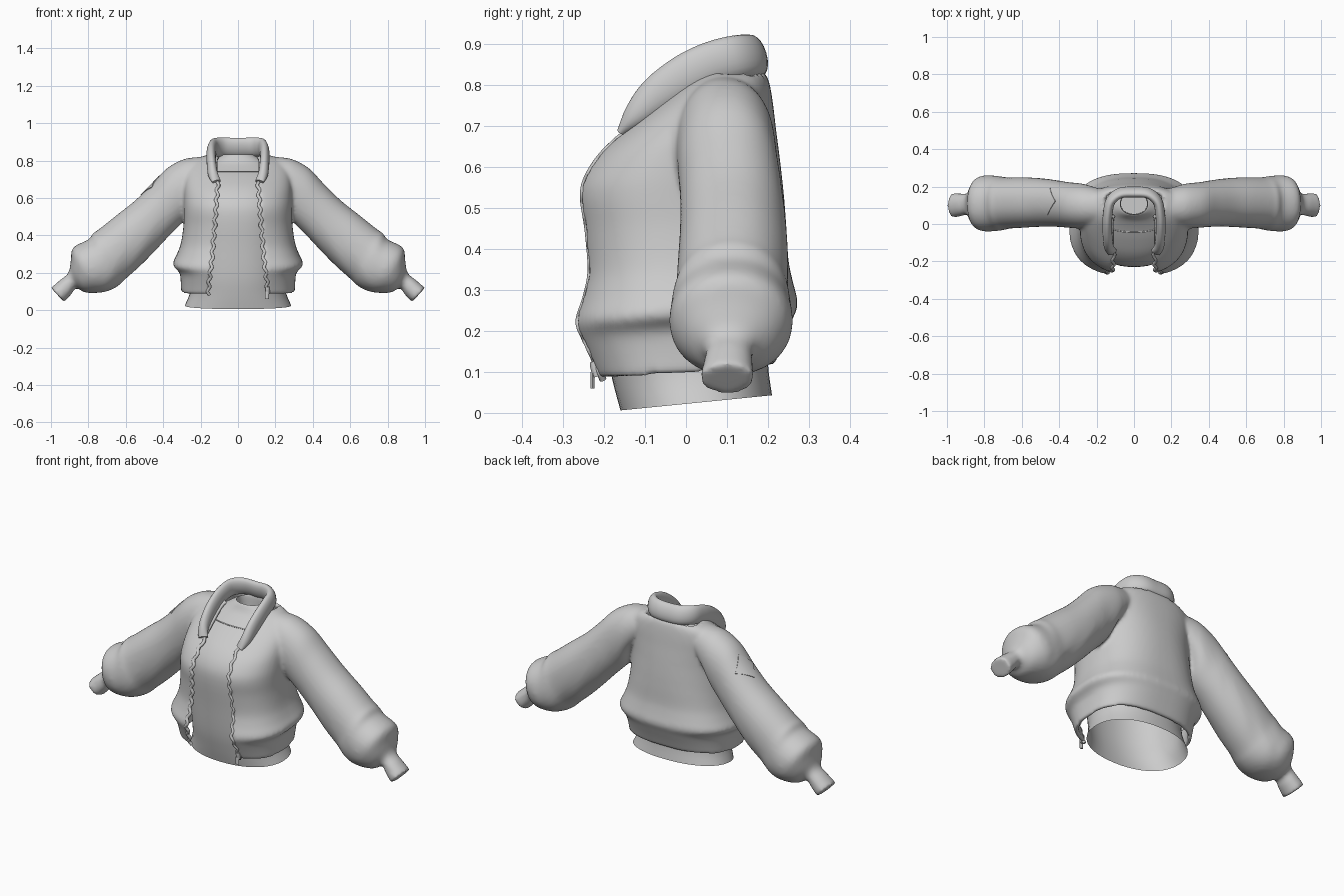
import bpy, bmesh
from math import sin, cos, pi, asin, copysign
from mathutils import Vector
from mathutils.bvhtree import BVHTree

cube = bpy.data.objects.get("Cube")
if cube:
    bpy.data.objects.remove(cube, do_unlink=True)

GREY = bpy.data.materials.new("light grey cloth")
GREY.use_nodes = True
GREY.diffuse_color = (0.6, 0.6, 0.6, 1)
GREY.node_tree.nodes["Principled BSDF"].inputs["Base Color"].default_value = (0.6, 0.6, 0.6, 1)


def smooth_rows(rows, steps):
    """Catmull-Rom interpolation through rows of numbers."""
    out = []
    for i in range(len(rows) - 1):
        quad = [rows[max(i - 1, 0)], rows[i], rows[i + 1], rows[min(i + 2, len(rows) - 1)]]
        for k in range(steps):
            t = k / steps
            out.append([b + 0.5 * t * (c - a + t * (2*a - 5*b + 4*c - d + t * (3*(b - c) + d - a)))
                        for a, b, c, d in zip(*quad)])
    out.append(list(rows[-1]))
    return out


def loft(name, rings, closed=True, cap_start=False, cap_end=False, thickness=0.0):
    """Skin a list of point rings into one smooth object."""
    bm = bmesh.new()
    vs = [[bm.verts.new(p) for p in ring] for ring in rings]
    n = len(vs[0])
    for a, b in zip(vs, vs[1:]):
        for i in range(n if closed else n - 1):
            j = (i + 1) % n
            bm.faces.new((a[i], a[j], b[j], b[i]))
    if cap_start:
        bm.faces.new(vs[0])
    if cap_end:
        bm.faces.new(vs[-1])
    bmesh.ops.recalc_face_normals(bm, faces=bm.faces)
    mesh = bpy.data.meshes.new(name)
    bm.to_mesh(mesh)
    bm.free()
    ob = bpy.data.objects.new(name, mesh)
    bpy.context.collection.objects.link(ob)
    mesh.materials.append(GREY)
    bpy.ops.object.select_all(action='DESELECT')
    ob.select_set(True)
    bpy.context.view_layer.objects.active = ob
    if thickness:
        mod = ob.modifiers.new("thickness", 'SOLIDIFY')
        mod.thickness = thickness
        mod.offset = -1
        bpy.ops.object.modifier_apply(modifier=mod.name)
    bpy.ops.object.shade_smooth_by_angle(angle=0.9)
    return ob


def power(v, n):
    return copysign(abs(v) ** (2 / n), v)


def body_point(row, t, n, tilt):
    """Point on a rounded torso ring; t = 0 is the front centre."""
    z, w, front, back = row[:4]
    y = (front + back) / 2 - (back - front) / 2 * power(cos(t), n)
    fade = max(0, min(1, (0.5 - z) / 0.2))
    return Vector((w * power(sin(t), n), y, z + tilt * y * fade))


def sweep(name, rows, half_w, half_h, up, sides=12):
    """Sweep an oval along x, y, z, scale rows, keeping its height towards `up`."""
    path = [Vector(r[:3]) for r in rows]
    rings = []
    for i, p in enumerate(path):
        tan = (path[min(i + 1, len(path) - 1)] - path[max(i - 1, 0)]).normalized()
        side = tan.cross(Vector(up)).normalized()
        top = side.cross(tan) * half_h * rows[i][3]
        rings.append([p + side * half_w * cos(2*pi*k/sides) + top * sin(2*pi*k/sides)
                      for k in range(sides)])
    return loft(name, rings, cap_start=True, cap_end=True)


# Inner shirt: z, half width, front y, back y; the last rows turn down inside the neck
shirt_rows = smooth_rows([
    (0.022, 0.285, -0.16, 0.21), (0.10, 0.255, -0.18, 0.2), (0.2, 0.25, -0.2, 0.2),
    (0.35, 0.25, -0.215, 0.2), (0.5, 0.25, -0.23, 0.2), (0.58, 0.25, -0.215, 0.2),
    (0.65, 0.24, -0.165, 0.195), (0.71, 0.225, -0.09, 0.185), (0.75, 0.195, -0.03, 0.18),
    (0.79, 0.145, 0.02, 0.175), (0.83, 0.082, 0.045, 0.172), (0.825, 0.072, 0.052, 0.165),
    (0.77, 0.07, 0.054, 0.163)], 4)
loft("inner_shirt", [[body_point(r, 2*pi*k/48, 2.2, 0.1) for k in range(48)]
                     for r in shirt_rows], cap_end=True)
# Neckline seam of the shirt
seam = next(r for r in shirt_rows if r[0] > 0.735)
sweep("shirt_neck_seam", [(*body_point(seam, pi * (k - 10) / 28, 2.2, 0), 1)
                          for k in range(21)], 0.004, 0.004, (0, 0, 1), 6)

# Jacket body: z, half width, front y, back y, half gap of the front opening
jacket_rows = smooth_rows([
    (0.097, 0.305, -0.228, 0.215, 0.158), (0.15, 0.306, -0.25, 0.235, 0.156),
    (0.205, 0.314, -0.273, 0.258, 0.15), (0.245, 0.349, -0.281, 0.273, 0.145),
    (0.30, 0.326, -0.264, 0.261, 0.138), (0.36, 0.305, -0.253, 0.25, 0.133),
    (0.45, 0.292, -0.261, 0.245, 0.125), (0.52, 0.29, -0.272, 0.24, 0.119),
    (0.57, 0.29, -0.264, 0.235, 0.115), (0.63, 0.289, -0.224, 0.228, 0.111),
    (0.69, 0.287, -0.157, 0.22, 0.108), (0.75, 0.277, -0.08, 0.213, 0.108),
    (0.80, 0.238, -0.015, 0.205, 0.108), (0.832, 0.165, 0.03, 0.195, 0.1)], 4)


def squareness(row):
    return 2.6 - 0.3 * max(0, min(1, (row[0] - 0.3) / 0.3))


def edge_angle(row):
    return asin((row[4] / row[1]) ** (squareness(row) / 2))


def jacket_ring(row):
    t0 = edge_angle(row)
    return [body_point(row, t0 + (2*pi - 2*t0) * k / 56, squareness(row), 0.075)
            for k in range(57)]


jacket = loft("jacket", [jacket_ring(r) for r in jacket_rows], closed=False, thickness=0.022)

# Wavy zipper tapes along both front edges
for side, label in ((1, "left"), (-1, "right")):
    path = []
    for r in smooth_rows([r for r in jacket_rows if r[0] < 0.7], 3):
        p = body_point(r, edge_angle(r), squareness(r), 0.075)
        path.append((side * (p.x + 0.006 * sin(r[0] * 120)), p.y + 0.009, p.z, 1))
    sweep("zipper_" + label, path, 0.009, 0.009, (0, -1, 0.2), 8)

# Zipper slider and hanging pull
slider = [(0.157, -0.218, 0.088, 0.7), (0.157, -0.22, 0.096, 1),
          (0.157, -0.225, 0.115, 1), (0.157, -0.228, 0.125, 0.7)]
sweep("zipper_slider", slider, 0.012, 0.01, (0, -1, 0), 10)
sweep("zipper_pull", [(0.155, -0.228, z, 1) for z in (0.06, 0.066, 0.09, 0.1)],
      0.01, 0.005, (0, -1, 0), 10)

# Sleeves: upper x, upper z, lower x, lower z, centre y, half depth
sleeve_rows = smooth_rows([
    (0.14, 0.824, 0.26, 0.56, 0.092, 0.1), (0.25, 0.816, 0.275, 0.51, 0.096, 0.117),
    (0.31, 0.80, 0.29, 0.48, 0.098, 0.121), (0.385, 0.755, 0.32, 0.445, 0.102, 0.122),
    (0.46, 0.675, 0.378, 0.387, 0.11, 0.125), (0.55, 0.587, 0.45, 0.31, 0.115, 0.13),
    (0.65, 0.508, 0.53, 0.23, 0.115, 0.135), (0.745, 0.432, 0.6, 0.168, 0.112, 0.137),
    (0.775, 0.412, 0.635, 0.134, 0.11, 0.143), (0.8, 0.378, 0.68, 0.108, 0.11, 0.148),
    (0.882, 0.335, 0.735, 0.094, 0.11, 0.148), (0.894, 0.265, 0.815, 0.094, 0.108, 0.11),
    (0.907, 0.2, 0.865, 0.119, 0.107, 0.06), (0.95, 0.163, 0.89, 0.086, 0.103, 0.06),
    (1.0, 0.12, 0.93, 0.043, 0.1, 0.067)], 4)


def sleeve_ring(row, side):
    ux, uz, lx, lz, yc, ry = row
    up, low = Vector((ux, yc, uz)), Vector((lx, yc, lz))
    ring = []
    for k in range(32):
        a = 2 * pi * k / 32
        p = (up + low) / 2 + (up - low) / 2 * power(cos(a), 2.15)
        # shallow folds on the underside near the elbow
        fold = 1 + 0.03 * sin(p.x * 60 + p.z * 25) * max(0, -cos(a)) * (0.4 < p.x < 0.75)
        ring.append((side * p.x, yc + ry * fold * power(sin(a), 2.15), p.z))
    return ring


sleeves = [loft("sleeve", [sleeve_ring(r, side) for r in sleeve_rows],
                cap_start=True, cap_end=True) for side in (1, -1)]

# Fuse the sleeves into the body and soften the armhole seams
for ob in sleeves + [jacket]:
    ob.select_set(True)
bpy.context.view_layer.objects.active = jacket
bpy.ops.object.join()
fuse = jacket.modifiers.new("fuse", 'REMESH')
fuse.mode = 'VOXEL'
fuse.voxel_size = 0.01
fuse.use_smooth_shade = True
soften = jacket.modifiers.new("soften", 'SMOOTH')
soften.factor = 0.5
soften.iterations = 10

# Stand-up collar: x, y, z, height scale; one mirrored path from front to back to front
half = [(0.115, -0.152, 0.688, 0.25), (0.134, -0.122, 0.727, 0.6), (0.141, -0.07, 0.777, 0.88),
        (0.143, 0.0, 0.824, 1), (0.139, 0.065, 0.855, 1), (0.124, 0.125, 0.87, 1),
        (0.075, 0.165, 0.873, 1)]
collar_path = half + [(0, 0.171, 0.871, 1)] + [(-x, *rest) for x, *rest in reversed(half)]
sweep("collar", smooth_rows(collar_path, 4), 0.026, 0.052, (0, -0.3, 1), 20)

# Diamond patch laid on the upper right sleeve
bpy.context.view_layer.update()
tree = BVHTree.FromObject(jacket, bpy.context.evaluated_depsgraph_get())
normal = Vector((-0.69, 0, 0.72)).normalized()
centre = Vector((-0.468, 0.122, 0.665))
across, depth = Vector((-0.052, 0, -0.05)), Vector((0, 0.073, 0))
N = 10
grid = []
for u in range(N + 1):
    row = []
    for v in range(N + 1):
        s, t = u / N, v / N
        flat = centre + across * (s + t - 1) + depth * (s - t)
        row.append(tree.ray_cast(flat + normal * 0.2, -normal)[0] + normal * 0.004)
    grid.append(row)
loft("sleeve_patch", grid, closed=False, thickness=0.008)
